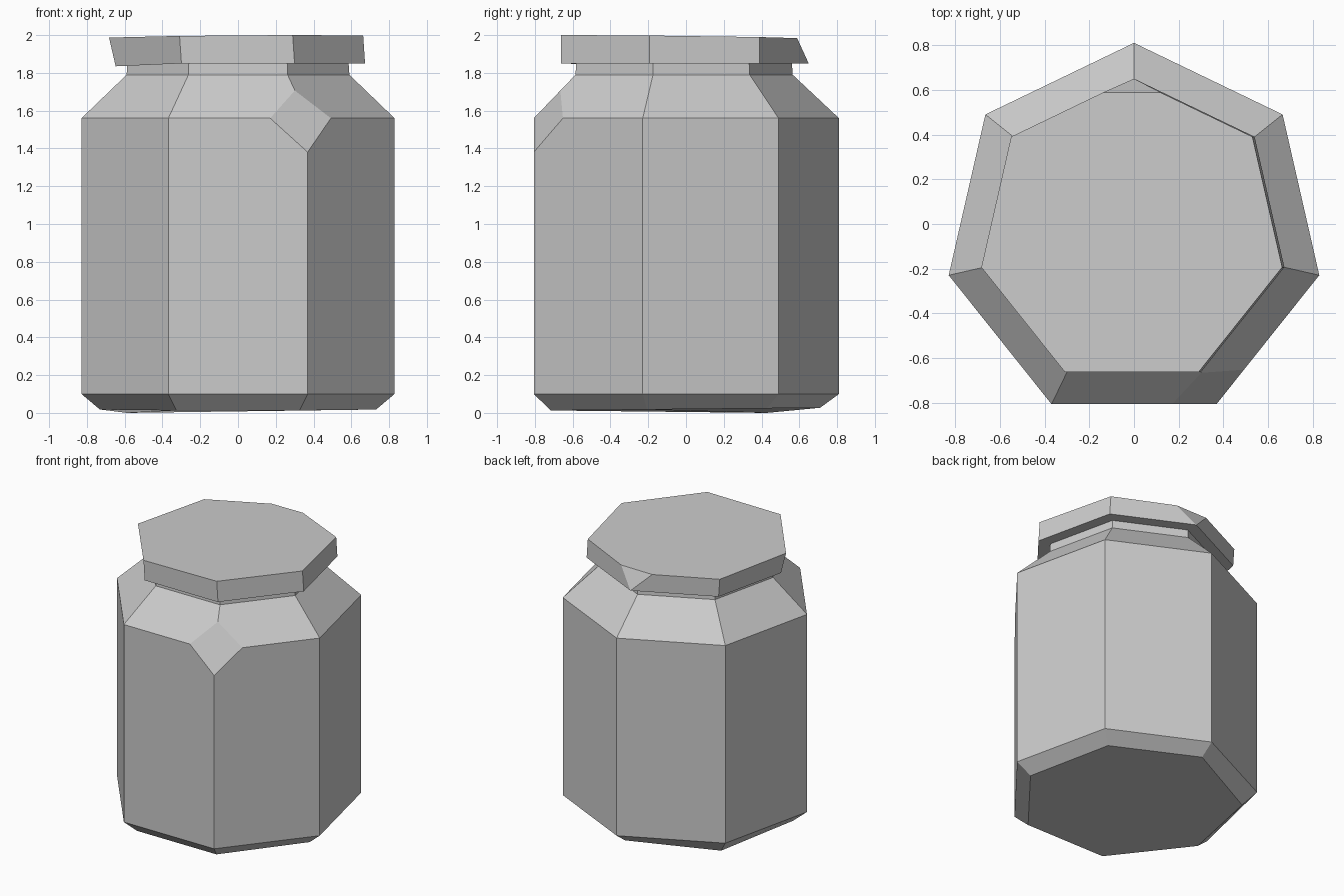
import bpy, bmesh
from math import sin, cos, tau
from mathutils import Vector

cube = bpy.data.objects.get("Cube")
if cube:
    bpy.data.objects.remove(cube, do_unlink=True)

SIDES = 7
CENTRE_Y = -0.04

grey = bpy.data.materials.new("plain grey")
grey.use_nodes = True
colour = (0.6, 0.6, 0.6, 1)
grey.diffuse_color = colour
grey.node_tree.nodes["Principled BSDF"].inputs["Base Color"].default_value = colour


def loft(bm, profile):
    """Stack seven-sided rings of (radius, height), capped at both ends."""
    rings = []
    for radius, z in profile:
        rings.append([bm.verts.new((-radius * sin(tau * i / SIDES),
                                    CENTRE_Y + radius * cos(tau * i / SIDES), z))
                      for i in range(SIDES)])
    for low, high in zip(rings, rings[1:]):
        for i in range(SIDES):
            j = (i + 1) % SIDES
            bm.faces.new((low[i], low[j], high[j], high[i]))
    bm.faces.new(rings[0][::-1])
    bm.faces.new(rings[-1])
    return rings


def chip(bm, a, b, c):
    """Slice off the corner outside the plane through three points."""
    a, b, c = Vector(a), Vector(b), Vector(c)
    normal = (b - a).cross(c - a).normalized()
    if normal.dot(a - Vector((0, CENTRE_Y, 1))) < 0:
        normal = -normal
    bmesh.ops.bisect_plane(bm, geom=bm.verts[:] + bm.edges[:] + bm.faces[:],
                           dist=0.0001, plane_co=a, plane_no=normal, clear_outer=True)
    edges = [e for e in bm.edges if e.is_boundary]
    bmesh.ops.holes_fill(bm, edges=edges, sides=0)


def finish(bm, name):
    bmesh.ops.recalc_face_normals(bm, faces=bm.faces[:])
    mesh = bpy.data.meshes.new(name)
    bm.to_mesh(mesh)
    bm.free()
    mesh.materials.append(grey)
    obj = bpy.data.objects.new(name, mesh)
    bpy.context.collection.objects.link(obj)


# Jar body: bevelled base, straight wall, sloped shoulder and neck
bm = bmesh.new()
rings = loft(bm, [(0.75, 0.02), (0.85, 0.1), (0.85, 1.56), (0.605, 1.79), (0.6, 1.86)])
for v in rings[0]:
    v.co.z += 0.01 * v.co.y
rings[0][1].co.z = 0
# Chipped front shoulder corner
chip(bm, (0.369, -0.806, 1.38), (0.17, -0.806, 1.56), (0.495, -0.65, 1.56))
finish(bm, "jar_body")

# Lid: slightly tilted top, one knocked corner and a chipped back
bm = bmesh.new()
bottom, top = loft(bm, [(0.69, 1.85), (0.69, 1.99)])
for v in top:
    v.co.z += 0.008 * v.co.x - 0.012 * v.co.y
    v.co.x -= 0.01
bottom[2].co += Vector((0.025, 0.01, -0.015))
chip(bm, (-0.13, 0.59, 1.98), (0.13, 0.59, 1.98), (0, 0.645, 1.86))
finish(bm, "jar_lid")
